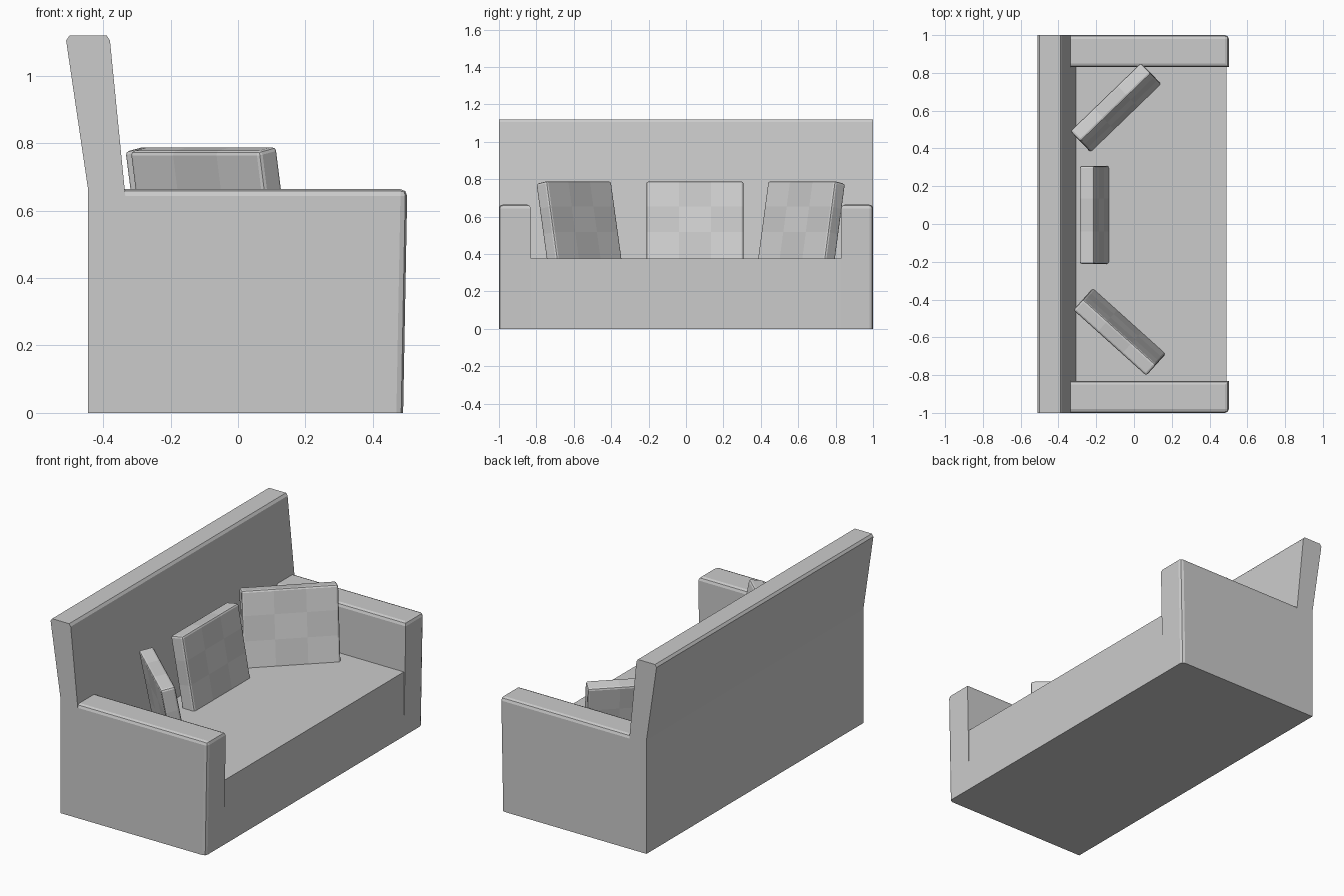
import bpy, bmesh, math
from mathutils import Matrix, Vector

cube = bpy.data.objects.get("Cube")
if cube:
    bpy.data.objects.remove(cube, do_unlink=True)


def material(name, value):
    m = bpy.data.materials.new(name)
    m.use_nodes = True
    colour = (value, value, value, 1)
    m.diffuse_color = colour
    m.node_tree.nodes["Principled BSDF"].inputs["Base Color"].default_value = colour
    return m


fabric = material("sofa_grey", 0.60)
light_check = material("cushion_light_grey", 0.64)
dark_check = material("cushion_mid_grey", 0.58)

SEAT, ARM_TOP, ARM_IN, BACK, FRONT = 0.375, 0.664, 0.83, -0.445, 0.49


def finish(bm, name, *mats):
    bmesh.ops.recalc_face_normals(bm, faces=bm.faces)
    mesh = bpy.data.meshes.new(name)
    bm.to_mesh(mesh)
    bm.free()
    obj = bpy.data.objects.new(name, mesh)
    bpy.context.collection.objects.link(obj)
    for m in mats:
        mesh.materials.append(m)
    return obj


def box(lo, hi):
    bm = bmesh.new()
    lo, hi = Vector(lo), Vector(hi)
    size = hi - lo
    bmesh.ops.create_cube(bm, size=1, matrix=Matrix.Translation((lo + hi) / 2)
                          @ Matrix.Diagonal((*size, 1)))
    return bm


def bevel(bm, rule, width, segments):
    edges = [e for e in bm.edges if rule(*(v.co for v in e.verts))]
    bmesh.ops.bevel(bm, geom=edges, offset=width, segments=segments,
                    profile=0.5, affect='EDGES')


def prism(name, profile, half):
    # extrude an x-z profile along the sofa's length
    bm = bmesh.new()
    face = bm.faces.new([bm.verts.new((x, -half, z)) for x, z in profile])
    moved = bmesh.ops.extrude_face_region(bm, geom=[face])["geom"]
    for v in moved:
        if isinstance(v, bmesh.types.BMVert):
            v.co.y = half
    # the extrusion keeps the first cap, so both ends stay closed
    return finish(bm, name, fabric)


# Seat block and the reclined back
prism("seat_base", [(BACK, 0), (FRONT, 0), (FRONT, SEAT), (BACK, SEAT)], ARM_IN)
prism("back_lower", [(BACK, SEAT), (-0.307, SEAT), (-0.337, ARM_TOP), (BACK, ARM_TOP)], ARM_IN)
prism("back_upper", [(BACK, 0.64), (-0.334, 0.64), (-0.38, 1.105), (-0.39, 1.12),
                     (-0.50, 1.12), (-0.51, 1.105), (BACK, ARM_TOP)], 1)

# Arms with rounded top edges and rounded outer front corner
for side, name in ((1, "left_arm"), (-1, "right_arm")):
    ys = sorted((side * ARM_IN, side))
    bm = box((BACK, ys[0], 0), (FRONT, ys[1], ARM_TOP))

    def rounded(a, b):
        top = min(a.z, b.z) > 0.6 and max(a.x, b.x) > 0
        corner = min(a.x, b.x) > 0 and min(abs(a.y), abs(b.y)) > 0.9
        return (top or corner) and max(a.z, b.z) > 0.6

    bevel(bm, rounded, 0.02, 2)
    for v in bm.verts:
        if v.co.x > 0.4 and v.co.z > 0.6:
            v.co.x += 0.012
    finish(bm, name, fabric)


# Scatter cushions, checked in three columns and rows
def cushion(name, x, y, turn):
    width, thick, height, sink = 0.52, 0.08, 0.415, 0.02
    bm = box((-thick / 2, -width / 2, -sink), (thick / 2, width / 2, height))
    bevel(bm, lambda a, b: max(a.z, b.z) > 0.1, 0.012, 2)
    for i in (1, 2):
        for co, no in (((0, (i / 3 - 0.5) * width, 0), (0, 1, 0)),
                       ((0, 0, i / 3 * height), (0, 0, 1))):
            bmesh.ops.bisect_plane(bm, geom=bm.verts[:] + bm.edges[:] + bm.faces[:],
                                   plane_co=co, plane_no=no)
    for f in bm.faces:
        c = f.calc_center_median()
        column = min(2, max(0, int((c.y / width + 0.5) * 3)))
        row = min(2, max(0, int(c.z / height * 3)))
        f.material_index = (column + row) % 2
    yaw = Matrix.Rotation(math.radians(turn), 4, 'Z')
    foot = Vector((x, y, SEAT)) + yaw @ Vector((0.038, 0, 0))
    bm.transform(Matrix.Translation(foot) @ yaw
                 @ Matrix.Rotation(math.radians(-10.5), 4, 'Y'))
    finish(bm, name, light_check, dark_check)


cushion("middle_cushion", -0.212, 0.048, 0)
cushion("left_cushion", -0.098, 0.618, -46)
cushion("right_cushion", -0.078, -0.573, 48)
